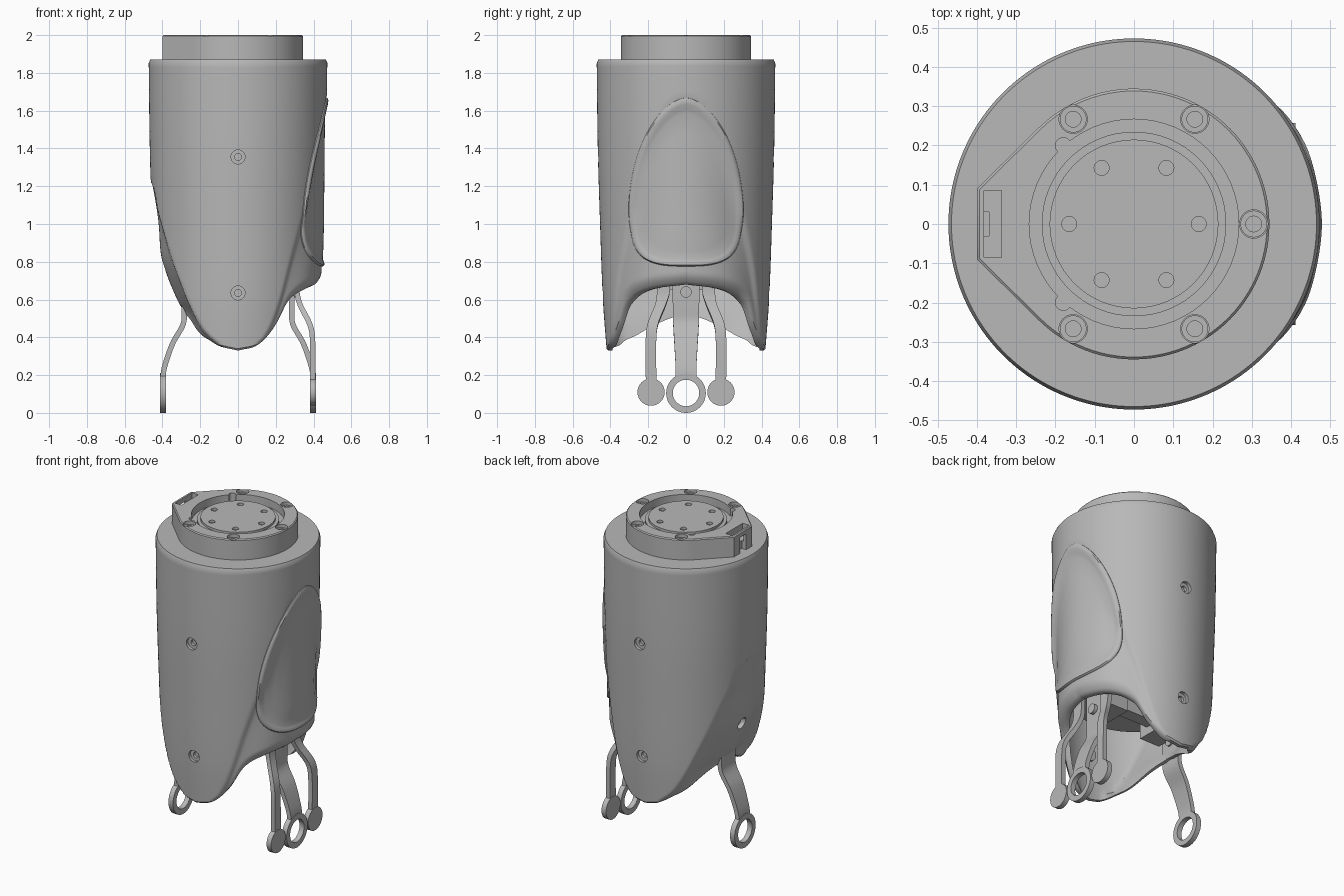
import bpy, bmesh
from math import sin, cos, pi, asin, radians, degrees, sqrt
from mathutils import Matrix, Vector

if "Cube" in bpy.data.objects:
    bpy.data.objects.remove(bpy.data.objects["Cube"], do_unlink=True)

GREY = bpy.data.materials.new("plain grey")
GREY.use_nodes = True
GREY.diffuse_color = (0.48, 0.48, 0.48, 1)
GREY.node_tree.nodes["Principled BSDF"].inputs["Base Color"].default_value = (0.48, 0.48, 0.48, 1)


def finish(name, bm, angle=35):
    """Turn a bmesh into a shaded object."""
    bmesh.ops.recalc_face_normals(bm, faces=bm.faces)
    mesh = bpy.data.meshes.new(name)
    bm.to_mesh(mesh)
    bm.free()
    mesh.materials.append(GREY)
    ob = bpy.data.objects.new(name, mesh)
    bpy.context.collection.objects.link(ob)
    shade(ob, angle)
    return ob


def shade(ob, angle=35):
    bpy.ops.object.select_all(action='DESELECT')
    ob.select_set(True)
    bpy.context.view_layer.objects.active = ob
    bpy.ops.object.shade_smooth_by_angle(angle=radians(angle))


def cylinder(name, centre, r, depth, axis='Z', segs=40):
    bm = bmesh.new()
    bmesh.ops.create_cone(bm, cap_ends=True, segments=segs, radius1=r, radius2=r, depth=depth)
    if axis != 'Z':
        bm.transform(Matrix.Rotation(pi / 2, 4, 'Y' if axis == 'X' else 'X'))
    bm.transform(Matrix.Translation(centre))
    return finish(name, bm)


def box(name, centre, size):
    bm = bmesh.new()
    bmesh.ops.create_cube(bm, size=1)
    bm.transform(Matrix.Translation(centre) @ Matrix.Diagonal((*size, 1)))
    return finish(name, bm)


def cut(ob, cutters):
    """Subtract the cutters, bake the result and drop the cutters."""
    for c in cutters:
        c.hide_render = True
        m = ob.modifiers.new("cut", 'BOOLEAN')
        m.operation, m.solver, m.object = 'DIFFERENCE', 'EXACT', c
    dg = bpy.context.evaluated_depsgraph_get()
    mesh = bpy.data.meshes.new_from_object(ob.evaluated_get(dg))
    ob.modifiers.clear()
    ob.data = mesh
    for c in cutters:
        bpy.data.objects.remove(c, do_unlink=True)
    shade(ob)


def curve(pts, t):
    """Smooth interpolation through (t, value) pairs."""
    if t <= pts[0][0]:
        return pts[0][1]
    if t >= pts[-1][0]:
        return pts[-1][1]
    i = max(k for k in range(len(pts) - 1) if pts[k][0] <= t)

    def slope(k):
        a, b = pts[max(k - 1, 0)], pts[min(k + 1, len(pts) - 1)]
        return (b[1] - a[1]) / (b[0] - a[0])
    (t0, v0), (t1, v1) = pts[i], pts[i + 1]
    h = t1 - t0
    u = (t - t0) / h
    return (v0 * (1 + 2 * u) * (1 - u) ** 2 + h * slope(i) * u * (1 - u) ** 2
            + v1 * u * u * (3 - 2 * u) + h * slope(i + 1) * u * u * (u - 1))


def step(a, b, v):
    u = min(max((v - a) / (b - a), 0), 1)
    return u * u * (3 - 2 * u)


# Shell form: body radius, flap half widths, side taper, and lower rim by angle
TOP = 1.87
BODY = [(.33, .42), (.6, .44), (1, .455), (1.4, .467), (1.87, .473)]
FLAP_L = [(.33, .05), (.4, .13), (.55, .2), (.8, .27), (1.1, .35), (1.4, .41), (1.67, .463), (1.87, .55)]
FLAP_R = [(.33, .06), (.45, .19), (.68, .3), (1.05, .42), (1.2, .452), (1.4, .56)]
TAPER = [(.4, .15), (.52, .145), (.6, .11), (.72, .065), (.83, .035), (1, .027), (1.2, .01), (1.3, 0)]
RIM_L = [(0, .33), (15, .36), (28, .45), (40, .58), (60, .65), (90, .68)]
RIM_R = [(0, .33), (15, .355), (24, .385), (34, .41), (50, .46), (70, .5), (90, .52)]


def rim(a):
    phi = degrees(asin(min(abs(cos(a)), 1)))
    return curve(RIM_L if cos(a) > 0 else RIM_R, phi)


def radius(a, z):
    b = curve(BODY, z)
    left = cos(a) > 0
    w = curve(FLAP_L if left else FLAP_R, z)
    e = b * abs(cos(a)) - w
    r = b
    if e > 0:
        if left:
            r -= .014 * step(0, .03, e) * (1 - .7 * step(.04, .15, e))
            lip = max(0, 1 - (z - rim(a)) / .07)
            r -= .035 * lip * lip * step(.02, .1, e)
        else:
            r -= curve(TAPER, z) * sin(pi / 2 * min(e / (b - w), 1)) + .008 * step(0, .03, e) * step(1.3, 1, z)
    return r


def shell():
    bm = bmesh.new()
    segs, outer, inner, wall = 192, 84, 36, .03
    rows = []
    angles = [2 * pi * i / segs for i in range(segs)]

    def ring(fn):
        rows.append([bm.verts.new((r * cos(a), r * sin(a), z)) for a in angles for r, z in [fn(a)]])
    for k in range(outer):
        t = (k / (outer - 1)) ** 1.15

        def skin(a):
            z = rim(a) + (TOP - rim(a)) * t
            return radius(a, z) - (.008 if k in (0, outer - 1) else 0), z
        ring(skin)
    ring(lambda a: (.3, TOP))
    ring(lambda a: (.3, TOP - wall))
    for k in range(inner):
        t = 1 - k / (inner - 1)

        def lining(a):
            z = rim(a) + (TOP - wall - rim(a)) * t
            return radius(a, z) - wall, z
        ring(lining)
    for k, row in enumerate(rows):
        nxt = rows[(k + 1) % len(rows)]
        for i in range(segs):
            j = (i + 1) % segs
            bm.faces.new((row[i], row[j], nxt[j], nxt[i]))
    return finish("outer_shell", bm, 40)


body = shell()
holes = [cylinder("hole", (0, s * .45, z), .037, .2, 'Y') for s in (-1, 1) for z in (1.355, .635)]
cut(body, holes + [cylinder("hole", (-.41, 0, .78), .037, .2, 'X')])

# Recessed screws behind the shell holes
for s in (-1, 1):
    for z in (1.355, .635):
        y = s * (curve(BODY, z) - .035)
        screw = cylinder("shell_screw", (0, y, z), .045, .03, 'Y')
        cut(screw, [cylinder("socket", (0, y + s * .012, z), .018, .03, 'Y', 24)])


# Egg-shaped side panel following the shell
def side_panel():
    bm = bmesh.new()
    n = 96
    rows = []
    for s, off in [(1, -.012), (.995, .006), (.975, .013), (.94, .014), (.9, .009), (.86, .005),
                   (.7, .005), (.5, .005), (.3, .005), (.1, .005)]:
        row = []
        for i in range(n):
            a = 2 * pi * i / n
            c, d = cos(a), sin(a)
            p, tall = (1.15, .62) if d > 0 else (.65, .275)
            y = .303 * s * abs(c) ** p * (1 if c > 0 else -1)
            z = 1.05 + s * tall * abs(d) ** (1 if d > 0 else p) * (1 if d > 0 else -1)
            th = asin(y / curve(BODY, z))
            r = radius(th, z) + off
            row.append(bm.verts.new((r * cos(th), r * sin(th), z)))
        rows.append(row)
    for a, b in zip(rows, rows[1:]):
        for i in range(n):
            j = (i + 1) % n
            bm.faces.new((a[i], a[j], b[j], b[i]))
    bm.faces.new(rows[-1])
    return finish("side_panel", bm, 40)


side_panel()

# Top mounting plate with a pointed connector end
bm = bmesh.new()
arc = [radians(-134 + 268 * i / 72) for i in range(73)]
outline = [(.345 * cos(a), .345 * sin(a)) for a in arc] + [(-.4, .09), (-.4, -.09)]
base = bm.faces.new([bm.verts.new((x, y, 1.85)) for x, y in outline])
ext = bmesh.ops.extrude_face_region(bm, geom=[base])
bmesh.ops.translate(bm, vec=(0, 0, .15), verts=[v for v in ext["geom"] if isinstance(v, bmesh.types.BMVert)])
rim_edges = [e for e in bm.edges if all(v.co.z > 1.99 for v in e.verts)]
bmesh.ops.bevel(bm, geom=rim_edges, offset=.006, segments=1, affect='EDGES')
plate = finish("mounting_plate", bm)
bolts = [(.305, 0)] + [(x, s * .267) for x in (.155, -.155) for s in (-1, 1)]
cutters = [cylinder("recess", (0, 0, 2), .267, .1, segs=64)]
cutters += [cylinder("ear", (-.18, s * .2, 2), .02, .1) for s in (-1, 1)]
cutters += [cylinder("bore", (x, y, 2), .036, .06) for x, y in bolts]
cutters += [box("slot", (-.36, 0, 2), (.045, .17, .16)), box("notch", (-.4, 0, 1.92), (.06, .06, .1))]
cut(plate, cutters)
for x, y in bolts:
    bolt = cylinder("plate_bolt", (x, y, 1.97), .034, .02)
    cut(bolt, [cylinder("socket", (x, y, 1.98), .02, .02, segs=24)])

# Rotating disc inside the recess
cylinder("disc_step", (0, 0, 1.955), .235, .03, segs=64)
disc = cylinder("rotating_disc", (0, 0, 1.965), .215, .04, segs=64)
cut(disc, [cylinder("hole", (.165 * cos(k * pi / 3), .165 * sin(k * pi / 3), 1.985), .019, .05, segs=24)
           for k in range(6)])

# Inner core and link brackets
cylinder("inner_core", (0, 0, 1.33), .36, 1.04, segs=64)
for s in (-1, 1):
    box("link_bracket", (s * .2, 0, .74), (.14, .2, .18))
    cylinder("pivot_pin", (s * .29, 0, .64), .03, .06, 'X', 24)
box("cross_frame", (0, 0, .76), (.3, .08, .12))


def link(name, path, r, hole, thick=.028):
    """Bent flat bar through (z, x, y, half width), ending in an eye."""
    xs, ys, ws = ([(p[0], p[k]) for p in path] for k in (1, 2, 3))
    bm = bmesh.new()
    rows = []
    lo, hi = path[0][0], path[-1][0]
    for k in range(33):
        z = lo + (hi - lo) * k / 32
        x, y, w = curve(xs, z), curve(ys, z), curve(ws, z)
        dx = (curve(xs, z + .01) - curve(xs, z - .01)) / .02
        n = Vector((1, 0, -dx)).normalized() * thick / 2
        rows.append([bm.verts.new(Vector((x, y + sy * w, z)) + sx * n)
                     for sx, sy in ((-1, -1), (1, -1), (1, 1), (-1, 1))])
    for a, b in zip(rows, rows[1:]):
        for i in range(4):
            j = (i + 1) % 4
            bm.faces.new((a[i], a[j], b[j], b[i]))
    bm.faces.new(rows[0])
    bm.faces.new(rows[-1])
    finish(name + "_bar", bm)
    x, y = path[0][1], path[0][2]
    zc = .105 if r > .1 else .11
    eye = cylinder(name + "_eye", (x, y, zc), r, thick + .004, 'X', 48)
    cut(eye, [cylinder("eye_hole", (x, y, zc), hole, .2, 'X', 48)])


for s, side in ((-1, "right"), (1, "left")):
    link(side + "_main_link", [(.185, s * .398, 0, .055), (.24, s * .39, 0, .055), (.37, s * .345, 0, .062),
                               (.47, s * .29, 0, .068), (.55, s * .285, 0, .07), (.8, s * .285, 0, .07)],
         .105, .07)
    link(("front" if s < 0 else "back") + "_side_link",
         [(.165, .396, s * .185, .028), (.4, .394, s * .185, .028), (.47, .38, s * .175, .028),
          (.57, .33, s * .135, .028), (.64, .312, s * .12, .034), (.8, .31, s * .12, .034)],
         .072, .052)
